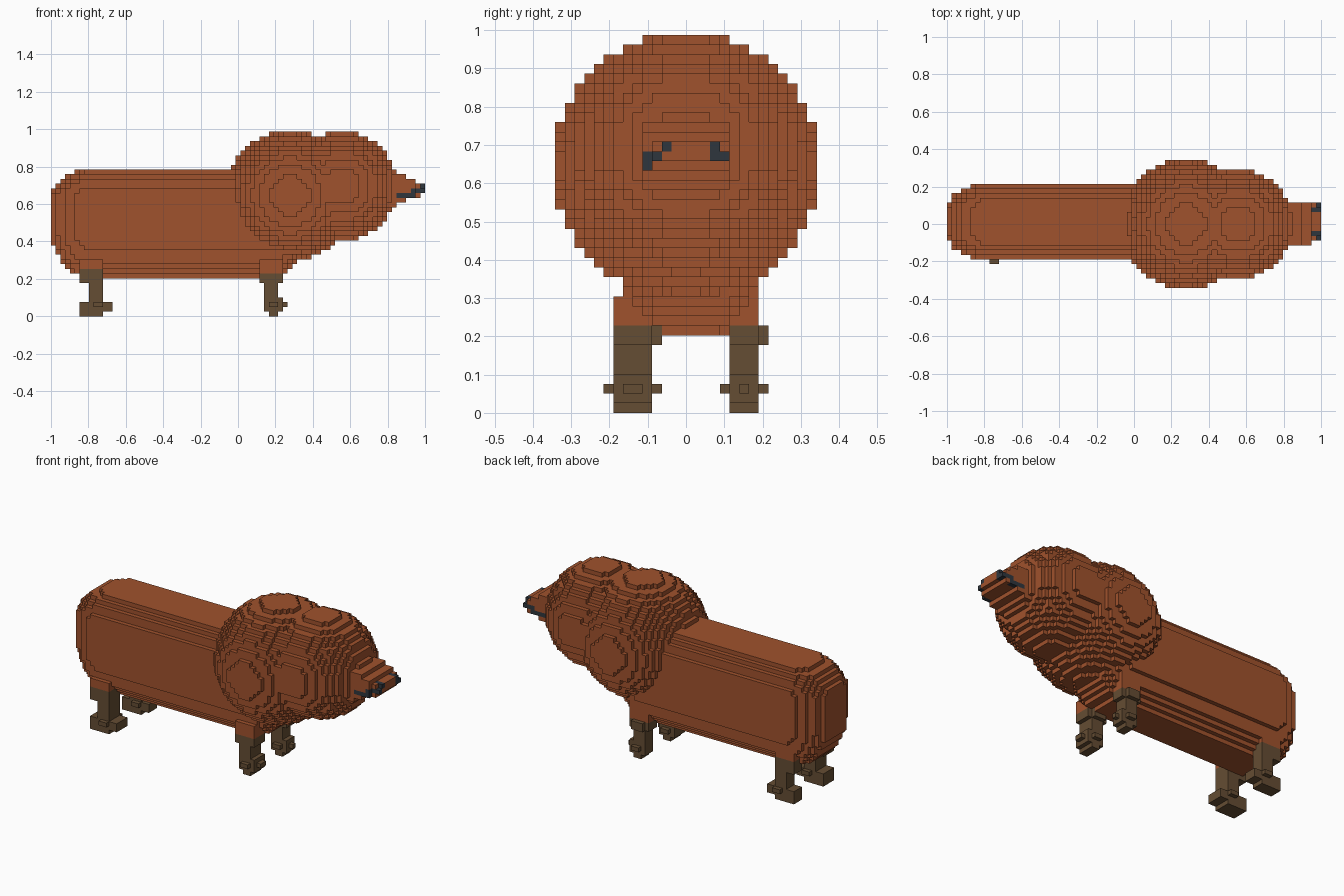
import bpy, bmesh
from mathutils import Vector
from itertools import product

if "Cube" in bpy.data.objects:
    bpy.data.objects.remove(bpy.data.objects["Cube"], do_unlink=True)

V = 2 / 79                                  # block size
ORIGIN = Vector((-1, -13.5 * V, 0))         # corner of the block grid


def material(name, rgb):
    m = bpy.data.materials.new(name)
    m.use_nodes = True
    col = (*rgb, 1)
    m.diffuse_color = col
    m.node_tree.nodes["Principled BSDF"].inputs["Base Color"].default_value = col
    return m


MATS = [material("rust_fur", (0.352, 0.084, 0.026)),
        material("brown_leg", (0.13, 0.074, 0.033)),
        material("dark_slate", (0.028, 0.037, 0.048))]


def box(i, j, k):
    """Blocks in half-open index ranges."""
    return set(product(range(*i), range(*j), range(*k)))


def ball(centre, r2):
    """Blocks whose centres lie within a squared radius."""
    n = int(r2 ** 0.5) + 1
    c = [int(a) for a in centre]
    return {(c[0] + a, c[1] + b, c[2] + d)
            for a, b, d in product(range(-n, n + 1), repeat=3)
            if a * a + b * b + d * d <= r2}


def rounded_box(lo, hi, r_lo, r_hi):
    """Box with elliptical rounding, radii set separately for each side."""
    cells = set()
    for c in box(*zip(lo, hi)):
        d = 0
        for a in range(3):
            p = c[a] + 0.5
            d += max(0, (lo[a] + r_lo[a] - p) / r_lo[a], (p - hi[a] + r_hi[a]) / r_hi[a]) ** 2
        if d <= 1:
            cells.add(c)
    return cells


def build(name, cells, colour=lambda c: 0):
    """Turn a set of blocks into one mesh made of its exposed faces."""
    bm = bmesh.new()
    verts = {}

    def vert(p):
        if p not in verts:
            verts[p] = bm.verts.new(ORIGIN + Vector(p) * V)
        return verts[p]

    for c in sorted(cells):
        for axis, side in product(range(3), (0, 1)):
            n = list(c)
            n[axis] += 1 if side else -1
            if tuple(n) in cells:
                continue
            u, w = (axis + 1) % 3, (axis + 2) % 3
            loop = []
            for du, dw in ((0, 0), (1, 0), (1, 1), (0, 1)):
                p = list(c)
                p[axis] += side
                p[u] += du
                p[w] += dw
                loop.append(vert(tuple(p)))
            f = bm.faces.new(loop if side else loop[::-1])
            f.material_index = colour(c)
    me = bpy.data.meshes.new(name)
    bm.to_mesh(me)
    bm.free()
    for m in MATS:
        me.materials.append(m)
    ob = bpy.data.objects.new(name, me)
    bpy.context.collection.objects.link(ob)


# Long body, mane and head
build("body", rounded_box((0, 6, 8), (54, 22, 31), (8.7, 5.5, 10.3), (8.7, 5.5, 6.3)))
build("mane", ball((50.5, 13.5, 25.5), 186))
build("head", ball((61.5, 13.5, 27.5), 134))

# Stepped muzzle with dark marks along the sides and tip
muzzle = (box((68, 73), (9, 18), (23, 30)) | box((70, 75), (9, 18), (24, 30))
          | box((73, 77), (9, 18), (25, 29)) | box((77, 78), (10, 18), (25, 28))
          | box((77, 79), (10, 18), (26, 27)) | box((77, 79), (11, 17), (27, 28)))


def muzzle_colour(c):
    i, j, k = c
    edge = j <= 9 or j >= 17
    if i >= 77:
        dark = (k == 26 and (j == 10 or j >= 16)) or (k == 27 and j in (11, 16))
    else:
        dark = edge and ((k == 25 and i >= 73) or (k == 26 and i >= 76))
    return 2 if dark else 0


build("muzzle", muzzle, muzzle_colour)


# Legs: hip, shaft, foot, toe and side knobs
def rear_leg(name, j0, j1):
    cells = (box((6, 11), (j0, j1), (7, 12)) | box((8, 11), (j0, j1), (3, 8))
             | box((6, 11), (j0, j1), (0, 3)) | box((10, 13), (j0, j1), (1, 3))
             | box((9, 11), (j0 - 1, j1 + 1), (2, 3)))
    build(name, cells, lambda c: 1 if c[2] < 10 else 0)


def front_leg(name, j0, j1):
    cells = (box((44, 49), (j0, j1), (7, 12)) | box((45, 48), (j0, j1), (1, 8))
             | box((48, 49), (j0, j1), (1, 4)) | box((49, 50), (j0 + 1, j1 - 1), (2, 3))
             | box((46, 48), (j0, j1), (0, 1))
             | box((46, 48), (j0 - 1, j1 + 1), (2, 3)))
    cells |= box((45, 48), (j0, j1 + 1), (7, 9))
    build(name, cells, lambda c: 1 if c[2] < 9 else 0)


rear_leg("rear_leg_right", 6, 10)
rear_leg("rear_leg_left", 18, 21)
front_leg("front_leg_right", 6, 10)
front_leg("front_leg_left", 18, 21)
